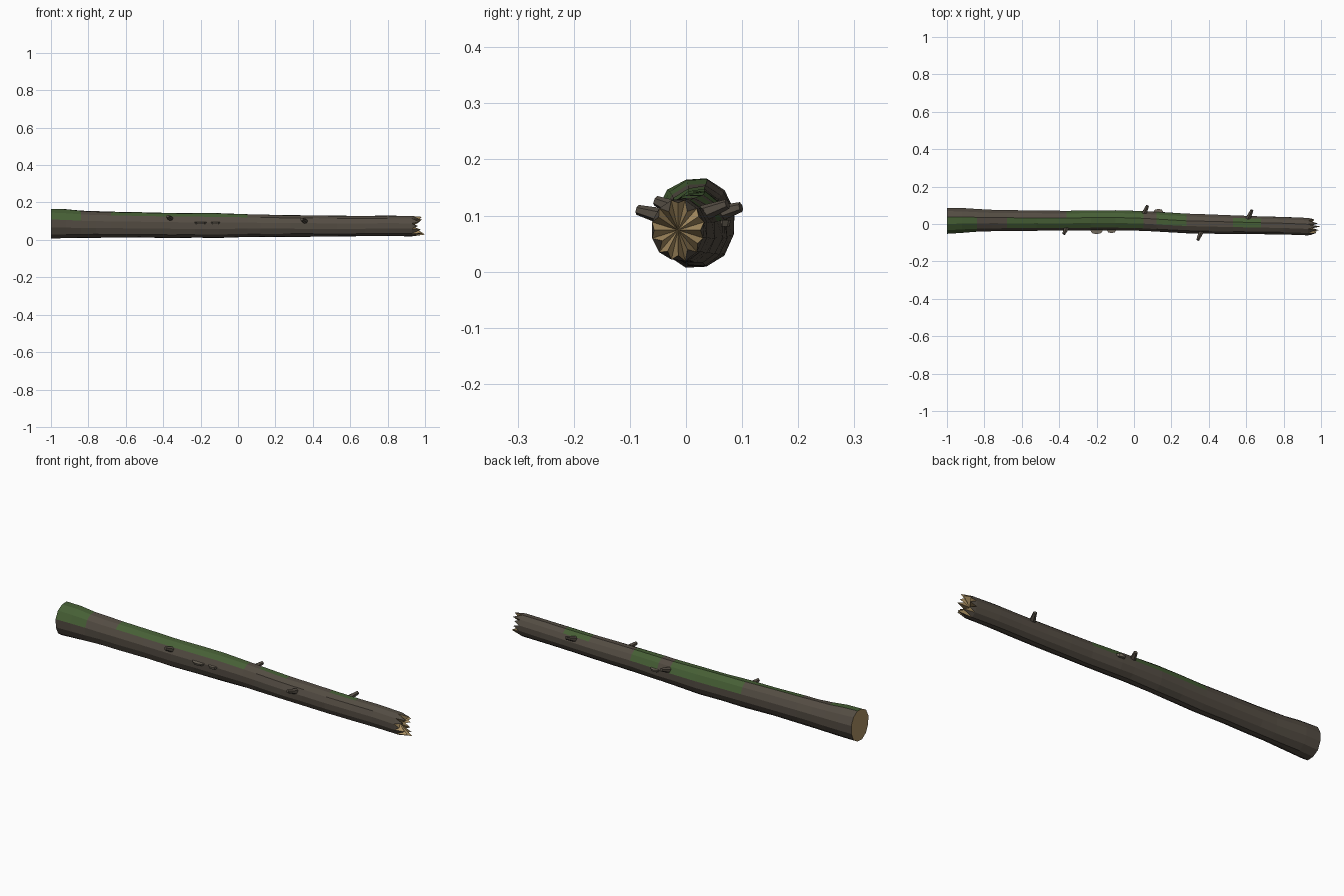
import bpy, bmesh, math, random
from mathutils import Vector

if "Cube" in bpy.data.objects:
    bpy.data.objects.remove(bpy.data.objects["Cube"])

random.seed(7)
SIDES = 12


def material(name, rgb):
    m = bpy.data.materials.new(name)
    m.diffuse_color = (*rgb, 1)
    m.use_nodes = True
    m.node_tree.nodes["Principled BSDF"].inputs["Base Color"].default_value = m.diffuse_color
    return m


bark = material("bark", (0.088, 0.073, 0.056))
wood = material("bare wood", (0.42, 0.29, 0.13))
moss = material("moss", (0.062, 0.115, 0.036))
fungus = material("bracket fungus", (0.17, 0.145, 0.11))


def finish(name, bm, mats):
    bmesh.ops.recalc_face_normals(bm, faces=bm.faces)
    me = bpy.data.meshes.new(name)
    bm.to_mesh(me)
    bm.free()
    for m in mats:
        me.materials.append(m)
    ob = bpy.data.objects.new(name, me)
    bpy.context.collection.objects.link(ob)
    return ob


# Trunk profile: x, centre y, centre z, radius y, radius z
PROFILE = [(-1.0, .018, .087, .072, .083), (-.92, .020, .086, .070, .081),
           (-.80, .019, .082, .060, .073), (-.60, .018, .080, .056, .070),
           (-.36, .018, .077, .056, .069), (-.10, .020, .076, .056, .067),
           (.05, .016, .076, .056, .064), (.28, .003, .075, .055, .060),
           (.53, -.003, .073, .052, .057), (.80, -.009, .075, .049, .056),
           (.93, -.014, .074, .048, .056)]


def section(x):
    for a, b in zip(PROFILE, PROFILE[1:]):
        if x <= b[0]:
            t = (x - a[0]) / (b[0] - a[0])
            return [p + (q - p) * t for p, q in zip(a[1:], b[1:])]
    return PROFILE[-1][1:]


def surface(x, deg, k=1.0):
    cy, cz, ry, rz = section(x)
    a = math.radians(deg)
    return Vector((x, cy + k * ry * math.cos(a), cz + k * rz * math.sin(a)))


# Moss patches: x start, x end, first and last side (sides 2 and 3 face up)
MOSS = [(-1, -.84, 2, 4), (-.68, -.36, 2, 3), (-.36, .05, 0, 3),
        (.12, .28, 0, 2), (.53, .68, 1, 2)]
stations = [-1, -.92, -.84, -.76, -.68, -.52, -.36, -.23, -.10, .05, .12, .28,
            .40, .53, .68, .80, .93]

# Trunk: ridged tube with a sawn end and moss on upper faces
bm = bmesh.new()
ridge = [random.uniform(.97, 1.03) for _ in range(SIDES)]
rings = []
for x in stations:
    rings.append([bm.verts.new(surface(x, 15 + 30 * k, ridge[k] * random.uniform(.975, 1.025)))
                  for k in range(SIDES)])
for x0, x1, r0, r1 in zip(stations, stations[1:], rings, rings[1:]):
    for k in range(SIDES):
        n = (k + 1) % SIDES
        f = bm.faces.new((r0[k], r0[n], r1[n], r1[k]))
        mid = (x0 + x1) / 2
        if any(a < mid < b and s <= k <= e for a, b, s, e in MOSS):
            f.material_index = 2
bm.faces.new(rings[0]).material_index = 1
bm.faces.new(rings[-1]).material_index = 1
rim = [v.co.copy() for v in rings[-1]]
finish("trunk", bm, [bark, wood, moss])

# Splinters round the broken end: bark outside, bare wood inside
bm = bmesh.new()
centre = sum(rim, Vector()) / SIDES
for k in range(SIDES):
    a, b = rim[k], rim[(k + 1) % SIDES]
    tip = (a + b) / 2 + (centre - (a + b) / 2) * random.uniform(.05, .3)
    tip.x = 1.0 if k == 8 else random.uniform(.955, .99)
    va, vb, vt, vc = [bm.verts.new(p) for p in (a, b, tip, centre)]
    bm.faces.new((va, vb, vt))
    for tri in ((vb, vc, vt), (vc, va, vt), (va, vc, vb)):
        bm.faces.new(tri).material_index = 1
finish("splinters", bm, [bark, wood])

# Broken branch stubs: start x, angle, length, lean along x
for i, (x, deg, length, lean) in enumerate([(-.36, 143, .030, -.35), (.36, 152, .042, -.35),
                                            (.055, 30, .036, .35), (.61, 38, .042, .35)]):
    base, out = surface(x, deg, .85), surface(x, deg, 1.0)
    d = (out - surface(x, deg, 0)).normalized()
    d = Vector((lean, d.y, d.z * .45)).normalized()
    bm = bmesh.new()
    bmesh.ops.create_cone(bm, cap_ends=True, segments=6, radius1=.015, radius2=.009,
                          depth=length + .01)
    bmesh.ops.translate(bm, verts=bm.verts, vec=(0, 0, (length + .01) / 2))
    ob = finish("branch_stub_%d" % (i + 1), bm, [bark])
    ob.rotation_mode = 'QUATERNION'
    ob.rotation_quaternion = d.to_track_quat('Z', 'Y')
    ob.location = base

# Bracket fungi: thin shelves on the sides
for i, (x, deg, r) in enumerate([(-.20, 168, .034), (-.12, 167, .025), (.13, 10, .026)]):
    bm = bmesh.new()
    bmesh.ops.create_cone(bm, cap_ends=True, segments=8, radius1=r * .75, radius2=r, depth=.012)
    ob = finish("bracket_fungus_%d" % (i + 1), bm, [fungus])
    ob.scale = (1, .6, 1)
    ob.location = surface(x, deg, .98)
